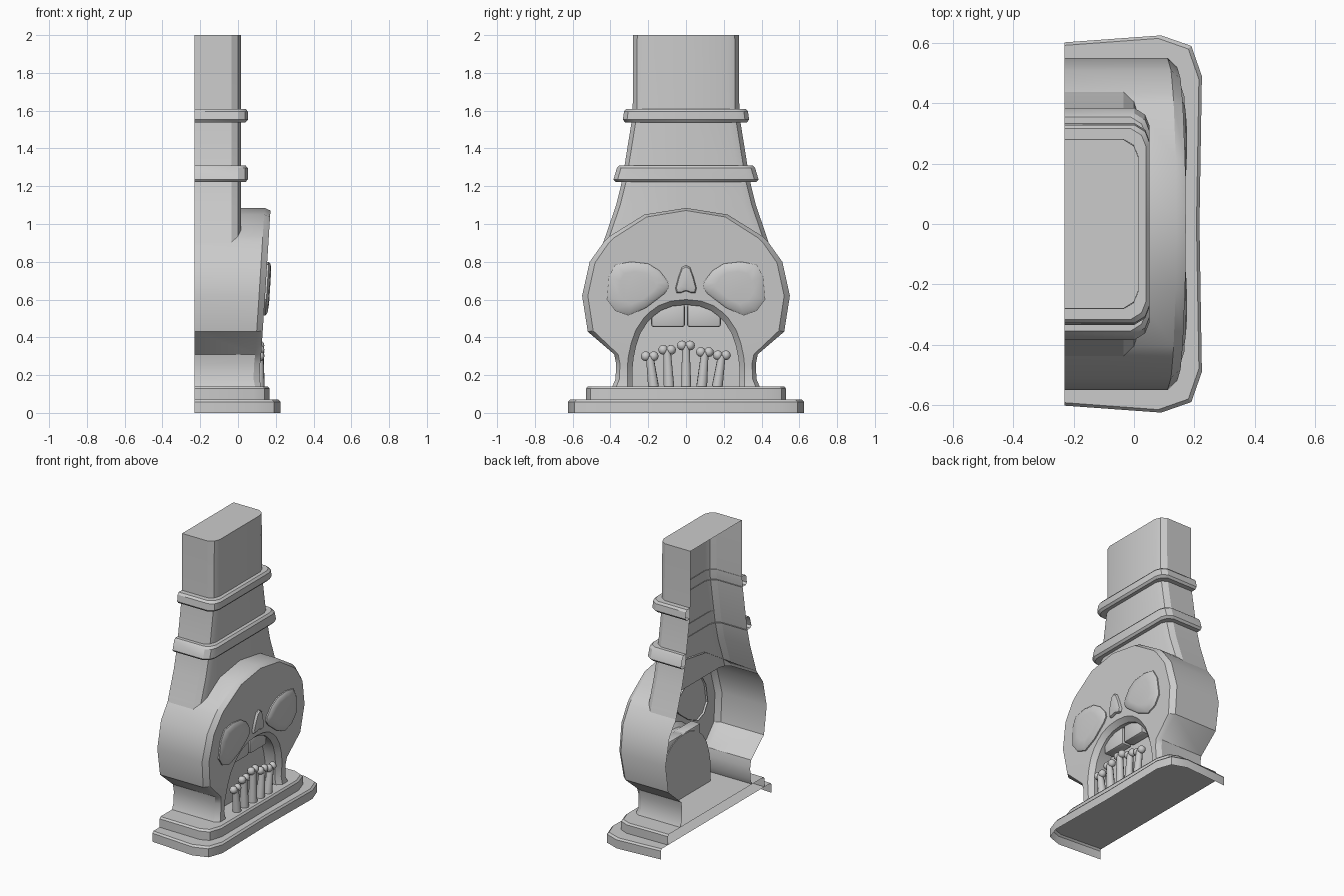
import bpy, bmesh, math
from mathutils import Vector, Matrix

if "Cube" in bpy.data.objects:
    bpy.data.objects.remove(bpy.data.objects["Cube"])

BACK = -0.23


def finish(name, bm, angle=30):
    bmesh.ops.remove_doubles(bm, verts=bm.verts, dist=1e-5)
    bmesh.ops.recalc_face_normals(bm, faces=bm.faces)
    me = bpy.data.meshes.new(name)
    bm.to_mesh(me)
    bm.free()
    ob = bpy.data.objects.new(name, me)
    bpy.context.collection.objects.link(ob)
    bpy.ops.object.select_all(action='DESELECT')
    ob.select_set(True)
    bpy.context.view_layer.objects.active = ob
    bpy.ops.object.shade_smooth_by_angle(angle=math.radians(angle))
    return ob


def mirror(half):
    """Half profile (+y side) -> full profile from +y round to -y."""
    return half + [(x, -y, z) for x, y, z in reversed(half) if abs(y) > 1e-6]


def loft(name, rows, closed=False, cap=False, angle=30):
    bm = bmesh.new()
    vs = [[bm.verts.new(p) for p in r] for r in rows]
    n = len(rows[0])
    for a, b in zip(vs, vs[1:]):
        for i in range(n if closed else n - 1):
            j = (i + 1) % n
            bm.faces.new((a[i], a[j], b[j], b[i]))
    if cap:
        bm.faces.new(vs[-1])
    return finish(name, bm, angle)


def face_x(z):
    """Depth of the leaning skull face at a given height."""
    pts = [(0.14, 0.122), (0.2, 0.11), (0.3, 0.122), (0.6, 0.142), (1.09, 0.173)]
    for (z0, x0), (z1, x1) in zip(pts, pts[1:]):
        if z <= z1:
            return x0 + (x1 - x0) * (z - z0) / (z1 - z0)
    return pts[-1][1]


# Stepped plinth, open at the back
def slab(name, outline, z0, z1):
    def ring(z, d):
        return mirror([(x - (d if x > 0 else 0), max(y - d, 0), z) for x, y in outline])
    loft(name, [ring(z0, 0), ring(z1 - 0.012, 0), ring(z1, 0.01)], cap=True)


slab("plinth_lower", [(BACK, .602), (.09, .625), (.19, .59), (.225, .49), (.217, 0)], 0, .07)
slab("plinth_upper", [(BACK, .525), (.08, .53), (.14, .505), (.168, .42), (.168, 0)], .07, .14)

# Skull shell: side wall, bevelled rim, face, mouth recess
outline = [(.39, .14), (.373, .18), (.37, .26), (.38, .31), (.52, .43), (.55, .62),
           (.51, .80), (.435, .905), (.405, .935), (.22, 1.05), (0, 1.085)]
arch = [(.31, .14), (.31, .19), (.31, .25), (.305, .30), (.29, .37), (.265, .44),
        (.225, .50), (.19, .535), (.145, .568), (.08, .592), (0, .60)]
back = mirror([(BACK if z < .92 else -.0, y, z) for y, z in outline])
rim = mirror([(face_x(z) - .032, y, z) for y, z in outline])
front = []
for y, z in outline:
    zi = .6 + (z - .6) * .972 if z > .35 else z
    front.append((face_x(zi), y * .945, zi))
lip = mirror([(face_x(z), y, z) for y, z in arch])
inner = [(y * .91, .14 + (z - .14) * .94) for y, z in arch]
throat = mirror([(face_x(z) - .03, y, z) for y, z in inner])
throat_back = mirror([(.01, y, z) for y, z in inner])
loft("skull_shell", [back, rim, mirror(front), lip, throat, throat_back], cap=True)


# Raised eye and nose pads
def pad(name, pts, lift):
    cy = sum(p[0] for p in pts) / len(pts)
    cz = sum(p[1] for p in pts) / len(pts)

    def ring(s, d):
        return [(face_x(cz + (z - cz) * s) + d, cy + (y - cy) * s, cz + (z - cz) * s)
                for y, z in pts]
    loft(name, [ring(1, -.015), ring(1, lift * .35), ring(.9, lift * .8), ring(.6, lift)],
         closed=True, cap=True, angle=40)


eye = [(.095, .695), (.14, .753), (.20, .79), (.29, .80), (.375, .785), (.41, .72),
       (.42, .60), (.375, .54), (.305, .515), (.21, .557), (.115, .63), (.09, .663)]
for side, s in (("left", -1), ("right", 1)):
    pad("eye_" + side, [(y * s, z) for y, z in eye], .024)
nose = [(0, .782), (.022, .77), (.04, .72), (.056, .66), (.05, .636), (.03, .634), (0, .645)]
pad("nose", nose + [(-y, z) for y, z in reversed(nose[1:-1])], .02)

# Upper teeth
for side, s in (("left", -1), ("right", 1)):
    bm = bmesh.new()
    bmesh.ops.create_cube(bm, size=1, matrix=Matrix.Translation((.052, s * .095, .515))
                          @ Matrix.Diagonal((.075, .178, .12, 1)))
    bmesh.ops.bevel(bm, geom=bm.edges[:], offset=.012, segments=2, affect='EDGES', profile=.5)
    finish("tooth_" + side, bm, 40)

# Bones standing in the mouth: (foot y, head y, top z)
bones = [(-.172, -.192, .328), (-.09, -.10, .362), (0, 0, .385), (.083, .10, .35), (.165, .19, .333)]
for k, (y0, y1, top) in enumerate(bones):
    bm = bmesh.new()
    foot, head = Vector((.112, y0, .138)), Vector((.115, y1, top - .028))
    d = head - foot
    rot = d.to_track_quat('Z', 'Y').to_matrix().to_4x4()
    bmesh.ops.create_cone(bm, cap_ends=True, segments=10, radius1=.029, radius2=.02,
                          depth=d.length, matrix=Matrix.Translation((foot + head) / 2) @ rot)
    for s in (-1, 1):
        bmesh.ops.create_uvsphere(bm, u_segments=10, v_segments=6, radius=.026,
                                  matrix=Matrix.Translation(head + Vector((0, s * .021, 0))))
    finish("bone_%d" % (k + 1), bm, 45)


# Tapering chimney, open at the back
def flue_ring(z, w, xf=.015):
    return mirror([(BACK, w, z), (xf - .05, w, z), (xf - .015, w - .022, z),
                   (xf, w - .06, z), (xf, 0, z)])


loft("chimney", [flue_ring(*p) for p in
                 [(.88, .445), (.94, .425), (1.1, .37), (1.23, .338), (1.56, .285),
                  (1.62, .282), (2, .28)]], cap=True)

# Two moulded collars
for name, z0, z1, w0, w1, wi in (("collar_lower", 1.222, 1.31, .384, .366, .33),
                                 ("collar_upper", 1.538, 1.61, .334, .328, .28)):
    loft(name, [flue_ring(z0, wi, .01), flue_ring(z0, w0 - .012, .04),
                flue_ring(z0 + .014, w0, .052), flue_ring(z1 - .014, w1, .052),
                flue_ring(z1, w1 - .012, .04), flue_ring(z1, wi, .01)])
